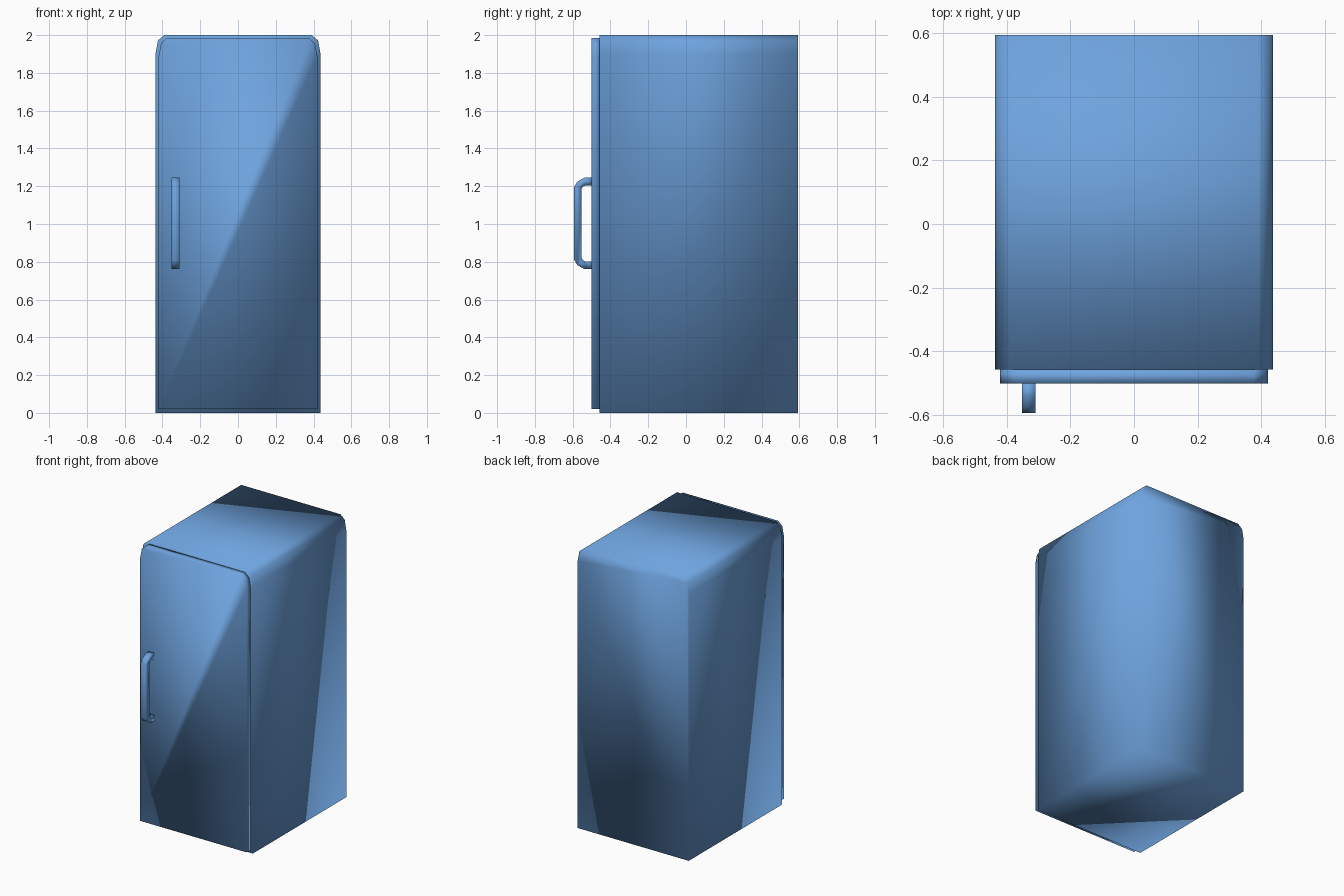
import bpy, bmesh
from mathutils import Vector

if "Cube" in bpy.data.objects:
    bpy.data.objects.remove(bpy.data.objects["Cube"])

# Blue enamel shared by all parts
enamel = bpy.data.materials.new("blue_enamel")
enamel.diffuse_color = (0.156, 0.366, 0.73, 1)
enamel.use_nodes = True
enamel.node_tree.nodes["Principled BSDF"].inputs["Base Color"].default_value = enamel.diffuse_color


def extrude_outline(name, points, vec):
    """Fill a closed outline, extrude it along vec and shade it fully smooth."""
    bm = bmesh.new()
    face = bm.faces.new([bm.verts.new(p) for p in points])
    ext = bmesh.ops.extrude_face_region(bm, geom=[face])
    verts = [g for g in ext['geom'] if isinstance(g, bmesh.types.BMVert)]
    bmesh.ops.translate(bm, verts=verts, vec=Vector(vec))
    bmesh.ops.recalc_face_normals(bm, faces=bm.faces)
    for f in bm.faces:
        f.smooth = True
    mesh = bpy.data.meshes.new(name)
    bm.to_mesh(mesh)
    bm.free()
    mesh.materials.append(enamel)
    obj = bpy.data.objects.new(name, mesh)
    bpy.context.collection.objects.link(obj)
    return obj


def panel(name, half, y0, y1):
    """Upright slab from the right half of an x/z outline."""
    outline = half + [(-x, z) for x, z in reversed(half)]
    extrude_outline(name, [(x, y0, z) for x, z in outline], (0, y1 - y0, 0))


def handle(name, outer, inner, z_mid, x0, x1):
    """Square bar bent into a bracket, from the upper half of its y/z outline."""
    def mirror(pts):
        return pts + [(y, 2 * z_mid - z) for y, z in reversed(pts)]
    outline = mirror(outer) + mirror(inner)[::-1]
    extrude_outline(name, [(x0, y, z) for y, z in outline], (x1 - x0, 0, 0))


# Cabinet with rounded top corners
panel("cabinet", [(0.437, 0), (0.437, 1.9), (0.424, 1.972), (0.39, 2.0)], -0.457, 0.593)

# Door, slightly inset from the cabinet outline
panel("door", [(0.42, 0.02), (0.42, 1.89), (0.407, 1.957), (0.375, 1.985)], -0.5, -0.457)

# Door handle
handle("handle",
       [(-0.5, 1.245), (-0.538, 1.245), (-0.575, 1.224), (-0.593, 1.195)],
       [(-0.5, 1.205), (-0.53, 1.205), (-0.546, 1.198), (-0.553, 1.185)],
       1.003, -0.351, -0.309)
